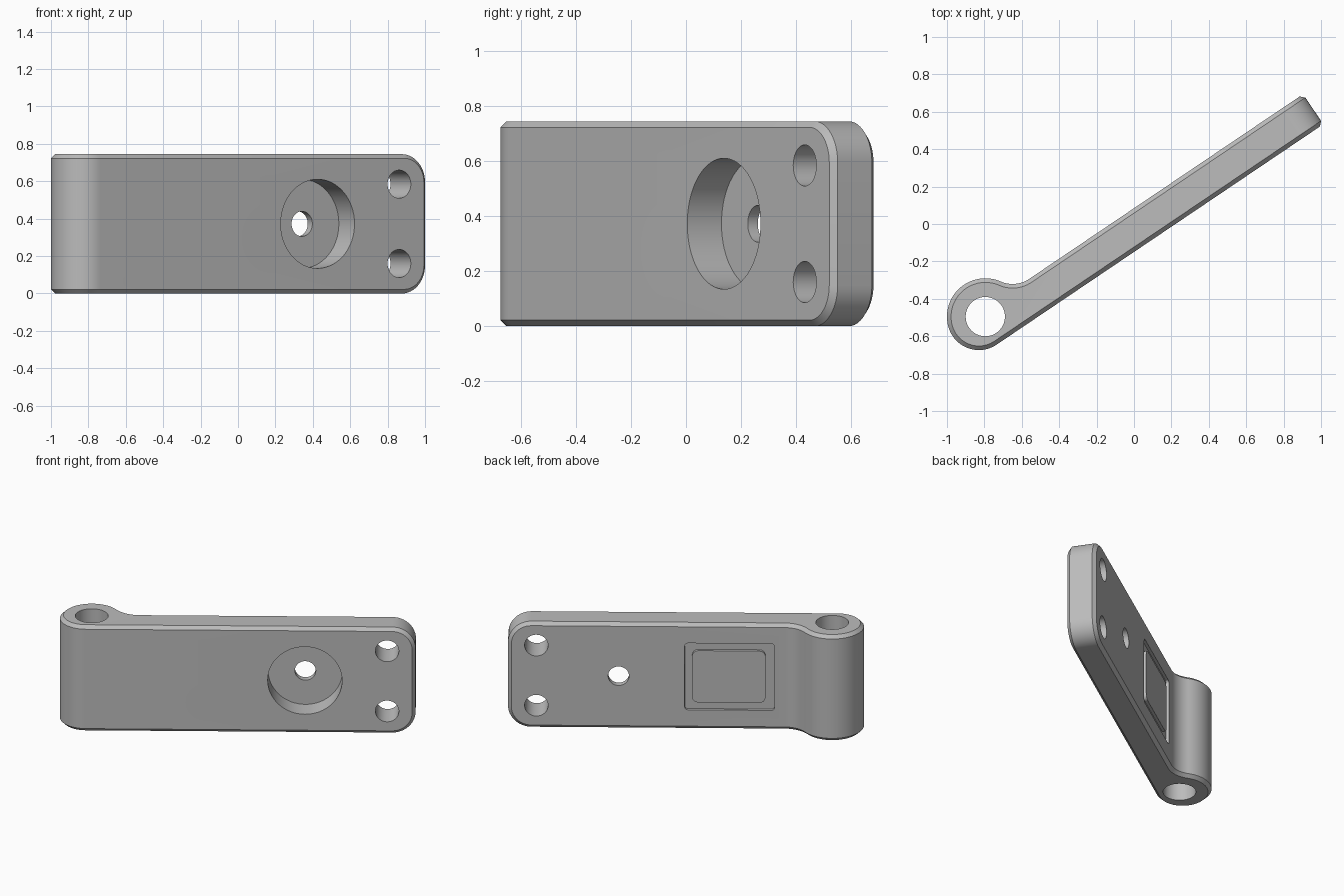
import bpy, bmesh
from math import sin, cos, pi, radians, atan2, hypot
from mathutils import Matrix, Vector

cube = bpy.data.objects.get("Cube")
if cube:
    bpy.data.objects.remove(cube)

# Dimensions in the arm's own frame: x along the arm, y towards the back
H, MID = 0.745, 0.3725
FRONT, BACK, END = -0.124, 0.07, 1.1375
CHAMFER = 0.022
TURN = Matrix.Rotation(radians(34), 4, 'Z')

grey = bpy.data.materials.new("grey plastic")
grey.use_nodes = True
colour = (0.5, 0.5, 0.5, 1)
grey.diffuse_color = colour
grey.node_tree.nodes["Principled BSDF"].inputs["Base Color"].default_value = colour


def to_object(bm, name):
    bmesh.ops.recalc_face_normals(bm, faces=bm.faces)
    mesh = bpy.data.meshes.new(name)
    bm.to_mesh(mesh)
    bm.free()
    ob = bpy.data.objects.new(name, mesh)
    mesh.materials.append(grey)
    bpy.context.collection.objects.link(ob)
    return ob


def arc(centre, r, a, b, n):
    steps = [a + (b - a) * i / n for i in range(n + 1)]
    return [(centre[0] + r * cos(t), centre[1] + r * sin(t)) for t in steps]


def cylinder(name, r, start, finish):
    start, finish = Vector(start), Vector(finish)
    axis = finish - start
    place = Matrix.Translation((start + finish) / 2) @ axis.to_track_quat('Z', 'Y').to_matrix().to_4x4()
    bm = bmesh.new()
    bmesh.ops.create_cone(bm, cap_ends=True, segments=64, radius1=r, radius2=r,
                          depth=axis.length, matrix=place)
    return to_object(bm, name)


def rounded_block(name, x, width, height, y0, y1, r):
    bm = bmesh.new()
    place = Matrix.Translation((x, (y0 + y1) / 2, MID)) @ Matrix.Diagonal((width, y1 - y0, height, 1))
    bmesh.ops.create_cube(bm, size=1, matrix=place)
    corners = [e for e in bm.edges if abs(e.verts[0].co.y - e.verts[1].co.y) > 1e-4]
    bmesh.ops.bevel(bm, geom=corners, offset=r, segments=4, profile=0.5, affect='EDGES')
    return to_object(bm, name)


def cut(body, cutter):
    mod = body.modifiers.new("cut", 'BOOLEAN')
    mod.operation, mod.solver, mod.object = 'DIFFERENCE', 'EXACT', cutter
    bpy.context.view_layer.objects.active = body
    bpy.ops.object.modifier_apply(modifier=mod.name)
    bpy.data.objects.remove(cutter)


# Arm profile: barrel, concave blend at the back, convex blend at the front
barrel, barrel_r = (-0.936, 0.034), 0.205
blend_r, round_r = 0.158, 0.169
blend = (-0.629, BACK + blend_r)
rounding = (-0.97, FRONT + round_r)
to_barrel = atan2(barrel[1] - blend[1], barrel[0] - blend[0])
to_round = atan2(rounding[1] - barrel[1], rounding[0] - barrel[0])
profile = [(END, FRONT), (END, BACK)]
profile += arc(blend, blend_r, -pi / 2, to_barrel, 14)
profile += arc(barrel, barrel_r, to_barrel + pi, to_round, 32)[1:]
profile += arc(rounding, round_r, to_round, 1.5 * pi, 24)[1:]

bm = bmesh.new()
base = bm.faces.new([bm.verts.new((x, y, 0)) for x, y in profile])
top = bmesh.ops.extrude_face_region(bm, geom=[base])["geom"]
bmesh.ops.translate(bm, vec=(0, 0, H), verts=[g for g in top if isinstance(g, bmesh.types.BMVert)])
bmesh.ops.recalc_face_normals(bm, faces=bm.faces)

# Rounded free end, then one chamfer around every rim
end_edges = [e for e in bm.edges
             if all(abs(v.co.x - END) < 1e-4 for v in e.verts)
             and abs(e.verts[0].co.z - e.verts[1].co.z) < 1e-4]
bmesh.ops.bevel(bm, geom=end_edges, offset=0.15, segments=12, profile=0.5, affect='EDGES')
rims = [e for e in bm.edges if e.calc_face_angle(0) > 1]
bmesh.ops.bevel(bm, geom=rims, offset=CHAMFER, segments=1, affect='EDGES')
arm = to_object(bm, "hinge_arm")

# Pin bore, round pocket, and through holes
cut(arm, cylinder("pin_bore", 0.105, (*barrel, -0.1), (*barrel, H + 0.1)))
cut(arm, cylinder("pocket", 0.238, (0.43, FRONT - 0.1, MID), (0.43, FRONT + 0.15, MID)))
holes = [(0.43, MID, 0.067), (0.956, MID - 0.212, 0.075), (0.956, MID + 0.212, 0.075)]
for x, z, r in holes:
    cut(arm, cylinder("hole", r, (x, FRONT - 0.1, z), (x, BACK + 0.1, z)))

# Shallow recess on the back with a plain raised panel
cut(arm, rounded_block("recess", -0.28, 0.574, 0.47, BACK - 0.02, BACK + 0.05, 0.02))
panel = rounded_block("back_panel", -0.275, 0.47, 0.366, BACK - 0.03, BACK, 0.04)

for ob in (arm, panel):
    ob.data.transform(TURN)
    bpy.ops.object.select_all(action='DESELECT')
    ob.select_set(True)
    bpy.context.view_layer.objects.active = ob
    bpy.ops.object.shade_smooth_by_angle(angle=radians(30))
